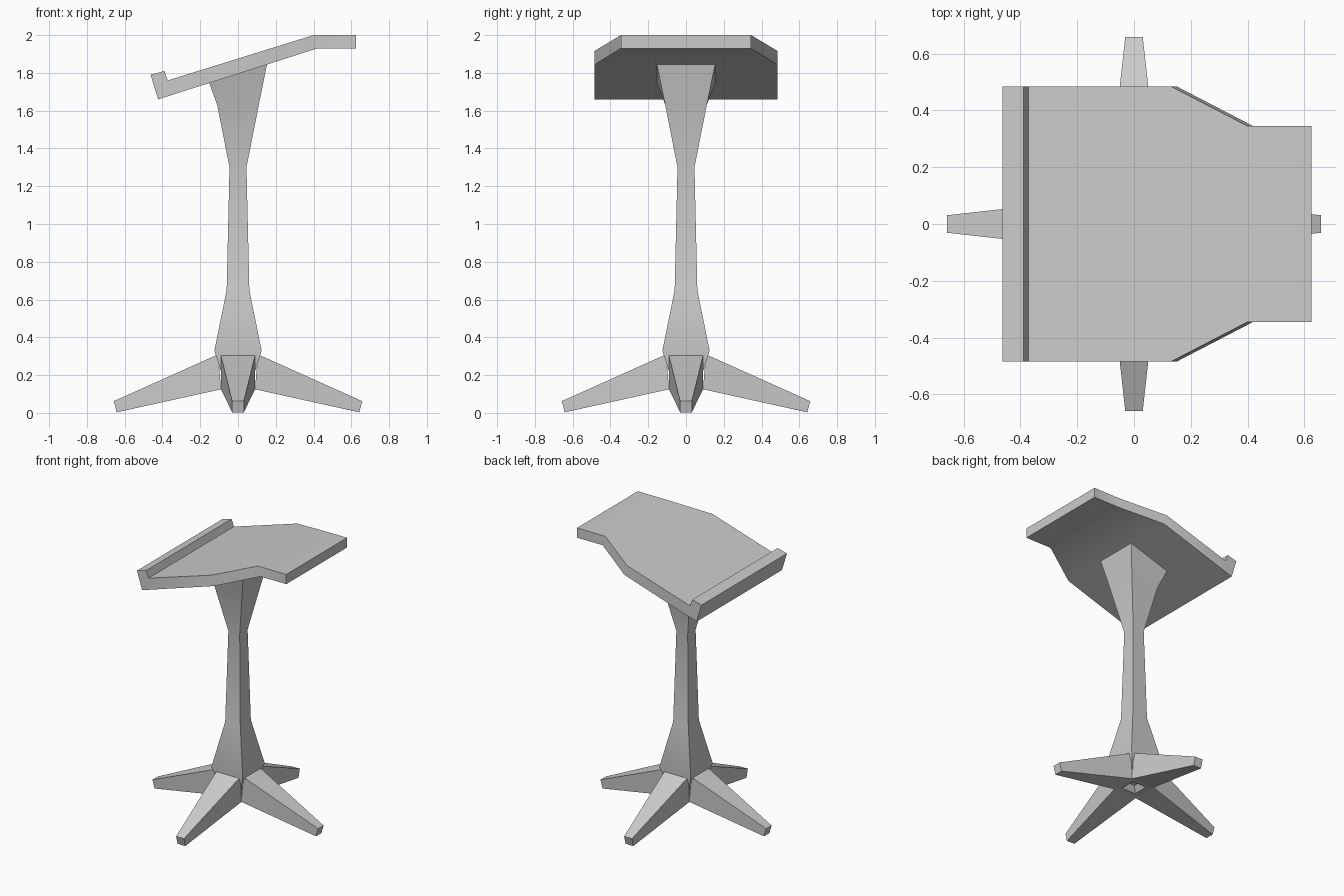
import bpy
import math
from mathutils import Matrix

cube = bpy.data.objects.get("Cube")
if cube:
    bpy.data.objects.remove(cube, do_unlink=True)

GREY = (0.6, 0.6, 0.6, 1.0)
mat = bpy.data.materials.new("light_grey")
mat.use_nodes = True
mat.diffuse_color = GREY
mat.node_tree.nodes["Principled BSDF"].inputs["Base Color"].default_value = GREY


def make_object(name, verts, faces):
    mesh = bpy.data.meshes.new(name)
    mesh.from_pydata(verts, [], faces)
    mesh.materials.append(mat)
    obj = bpy.data.objects.new(name, mesh)
    bpy.context.collection.objects.link(obj)
    bpy.ops.object.select_all(action="DESELECT")
    bpy.context.view_layer.objects.active = obj
    obj.select_set(True)
    bpy.ops.object.mode_set(mode="EDIT")
    bpy.ops.mesh.select_all(action="SELECT")
    bpy.ops.mesh.normals_make_consistent(inside=False)
    bpy.ops.object.mode_set(mode="OBJECT")
    bpy.ops.object.shade_smooth_by_angle(angle=math.radians(30))
    return obj


def loft(rings):
    """Join rings of equal length with quads and cap both ends."""
    n = len(rings[0])
    verts = [v for ring in rings for v in ring]
    faces = [(r * n + i, r * n + (i + 1) % n, (r + 1) * n + (i + 1) % n, (r + 1) * n + i)
             for r in range(len(rings) - 1) for i in range(n)]
    faces += [tuple(range(n)), tuple(range(len(verts) - n, len(verts)))]
    return verts, faces


CORNERS = ((-1, -1), (1, -1), (1, 1), (-1, 1))

# Column: square sections (height, half width), starting inside the small base recess
sections = [(0.17, 0.028), (0.13, 0.055), (0.125, 0.09), (0.22, 0.09), (0.33, 0.125),
            (0.65, 0.06), (1.3, 0.045), (1.63, 0.11)]
rings = [[(sx * w, sy * w, z) for sx, sy in CORNERS] for z, w in sections]
# The top section is slanted to meet the board
rings.append([(sx * 0.154, sy * 0.155, 1.799 + sx * 0.048) for sx, sy in CORNERS])
make_object("column", *loft(rings))

# Four tapered legs, one per side
root = [(0.09, -0.09, 0.125), (0.09, 0.09, 0.125), (0.105, 0.092, 0.31), (0.105, -0.092, 0.31)]
tip = [(0.642, -0.031, 0.003), (0.642, 0.031, 0.003), (0.658, 0.031, 0.062), (0.658, -0.031, 0.062)]
leg_verts, leg_faces = loft([root, tip])
for i, name in enumerate(("left_leg", "back_leg", "right_leg", "front_leg")):
    leg = make_object(name, leg_verts, leg_faces)
    leg.data.transform(Matrix.Rotation(i * math.pi / 2, 4, "Z"))

# Board: side profile (x, z, half depth) with a retaining lip and a narrower flat end
profile = [(-0.463, 1.79, 0.485), (-0.39, 1.81, 0.485), (-0.372, 1.76, 0.485),
           (0.13, 1.916, 0.485), (0.4, 2.0, 0.345), (0.625, 2.0, 0.345),
           (0.625, 1.93, 0.345), (0.42, 1.93, 0.345), (0.15, 1.843, 0.485),
           (-0.423, 1.66, 0.485)]
n = len(profile)
verts = [(x, s * y, z) for s in (-1, 1) for x, z, y in profile]
faces = [(i, (i + 1) % n, (i + 1) % n + n, i + n) for i in range(n)]
for cap in ((0, 1, 2, 3, 8, 9), (3, 4, 7, 8), (4, 5, 6, 7)):
    faces += [cap, tuple(i + n for i in cap)]
make_object("reading_board", verts, faces)
